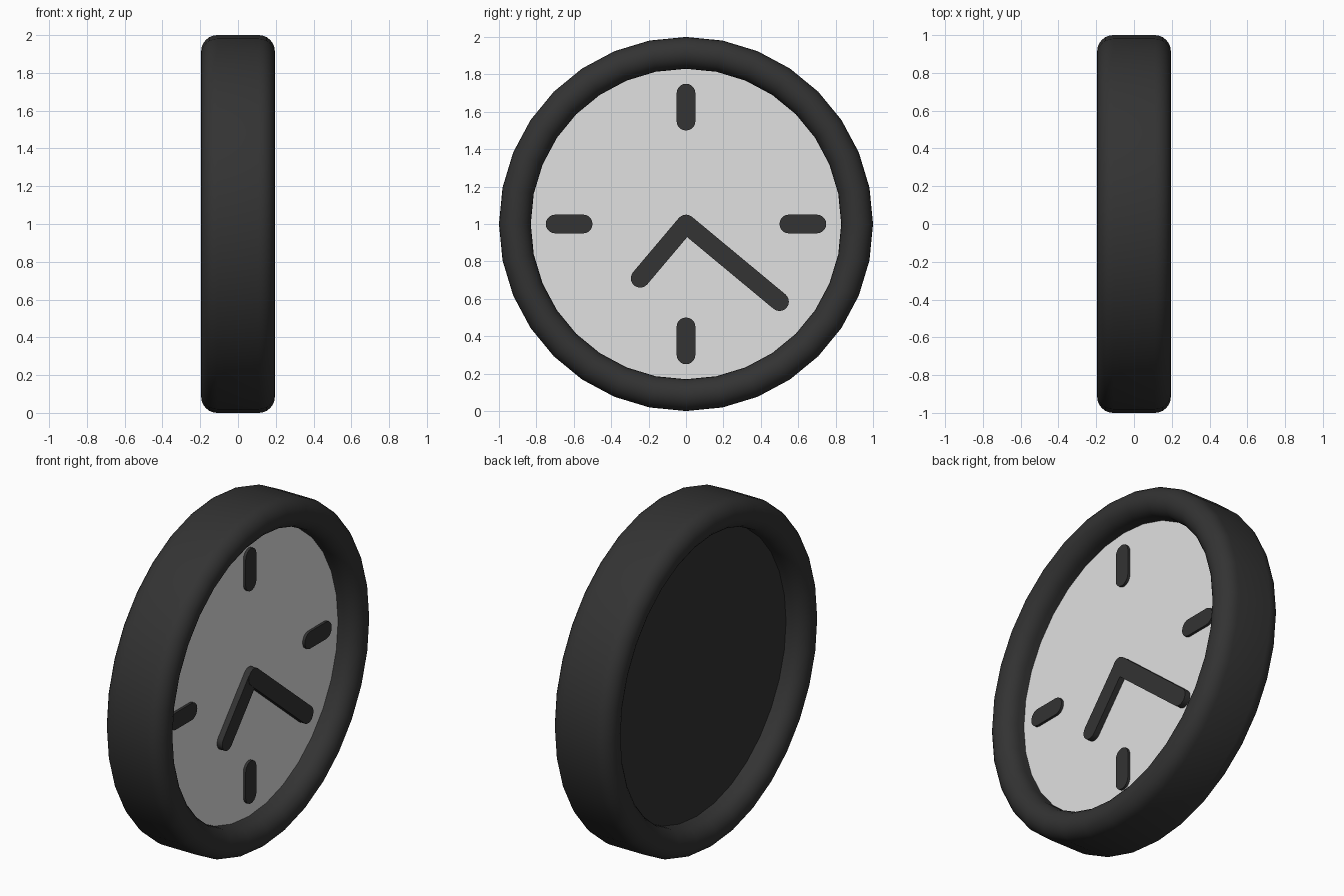
import bpy
import bmesh
from math import sin, cos, pi, atan2, radians
from mathutils import Matrix, Vector

if "Cube" in bpy.data.objects:
    bpy.data.objects.remove(bpy.data.objects["Cube"], do_unlink=True)

SIDES = 32
CENTRE = 1.0        # height of the clock centre
OUTER, INNER = 1.0, 0.83
HALF_DEPTH = 0.195
DIAL_X = 0.07       # dial plane, recessed behind the rim


def make_material(name, value):
    mat = bpy.data.materials.new(name)
    mat.use_nodes = True
    colour = (value, value, value, 1.0)
    mat.diffuse_color = colour
    mat.node_tree.nodes["Principled BSDF"].inputs["Base Color"].default_value = colour
    return mat


charcoal = make_material("charcoal", 0.033)
pale_grey = make_material("pale_grey", 0.75)


def finish(name, bm, materials, angle=40):
    bmesh.ops.recalc_face_normals(bm, faces=bm.faces[:])
    mesh = bpy.data.meshes.new(name)
    bm.to_mesh(mesh)
    bm.free()
    obj = bpy.data.objects.new(name, mesh)
    bpy.context.collection.objects.link(obj)
    for mat in materials:
        mesh.materials.append(mat)
    bpy.ops.object.select_all(action="DESELECT")
    obj.select_set(True)
    bpy.context.view_layer.objects.active = obj
    bpy.ops.object.shade_smooth_by_angle(angle=radians(angle))
    return obj


def capsule_points(length, radius, steps):
    """Outline of a slot centred on the origin, running along its first axis."""
    points = []
    for end in (1, -1):
        for i in range(steps + 1):
            a = -pi / 2 + pi * i / steps
            points.append((end * (length / 2 + radius * cos(a)), end * radius * sin(a)))
    return points


def make_rim():
    # Rounded band profile swept around the x axis
    bm = bmesh.new()
    radius = (OUTER - INNER) / 2
    profile = capsule_points(2 * (HALF_DEPTH - radius), radius, 12)
    rings = []
    for i in range(SIDES):
        a = 2 * pi * i / SIDES
        rings.append([bm.verts.new((x, (INNER + radius + r) * cos(a),
                                    CENTRE + (INNER + radius + r) * sin(a)))
                      for x, r in profile])
    count = len(profile)
    for i in range(SIDES):
        a, b = rings[i], rings[(i + 1) % SIDES]
        for j in range(count):
            k = (j + 1) % count
            bm.faces.new((a[j], a[k], b[k], b[j]))
    finish("rim", bm, [charcoal])


def make_dial():
    # Disc filling the rim: pale on its +x face, dark elsewhere
    bm = bmesh.new()
    bmesh.ops.create_cone(bm, cap_ends=True, segments=SIDES, radius1=INNER + 0.005,
                          radius2=INNER + 0.005, depth=2 * DIAL_X)
    bm.transform(Matrix.Translation((0, 0, CENTRE)) @ Matrix.Rotation(pi / 2, 4, "Y"))
    bm.normal_update()
    for face in bm.faces:
        face.material_index = 1 if face.normal.x > 0.9 else 0
    finish("dial", bm, [charcoal, pale_grey])


def make_bar(name, start, end, front_x, radius=0.05):
    # Round-ended bar standing on the dial, between two (y, z) points
    a, b = Vector(start), Vector(end)
    mid, along = (a + b) / 2, b - a
    angle = atan2(along.y, along.x)
    bm = bmesh.new()
    verts = []
    for u, v in capsule_points(along.length, radius, 10):
        verts.append(bm.verts.new((DIAL_X - 0.005,
                                   mid.x + u * cos(angle) - v * sin(angle),
                                   CENTRE + mid.y + u * sin(angle) + v * cos(angle))))
    base = bm.faces.new(verts)
    top = bmesh.ops.extrude_face_region(bm, geom=[base])["geom"]
    bmesh.ops.translate(bm, vec=(front_x - DIAL_X + 0.005, 0, 0),
                        verts=[g for g in top if isinstance(g, bmesh.types.BMVert)])
    finish(name, bm, [charcoal])


make_rim()
make_dial()

# Four hour marks
for label, (y, z) in {"top": (0, 1), "bottom": (0, -1),
                      "back": (1, 0), "front": (-1, 0)}.items():
    make_bar(label + "_hour_mark", (y * 0.55, z * 0.55), (y * 0.70, z * 0.70), 0.085)

# Hands
make_bar("hour_hand", (0, 0), (-0.245, -0.29), 0.104)
make_bar("minute_hand", (0, 0), (0.50, -0.415), 0.106)
